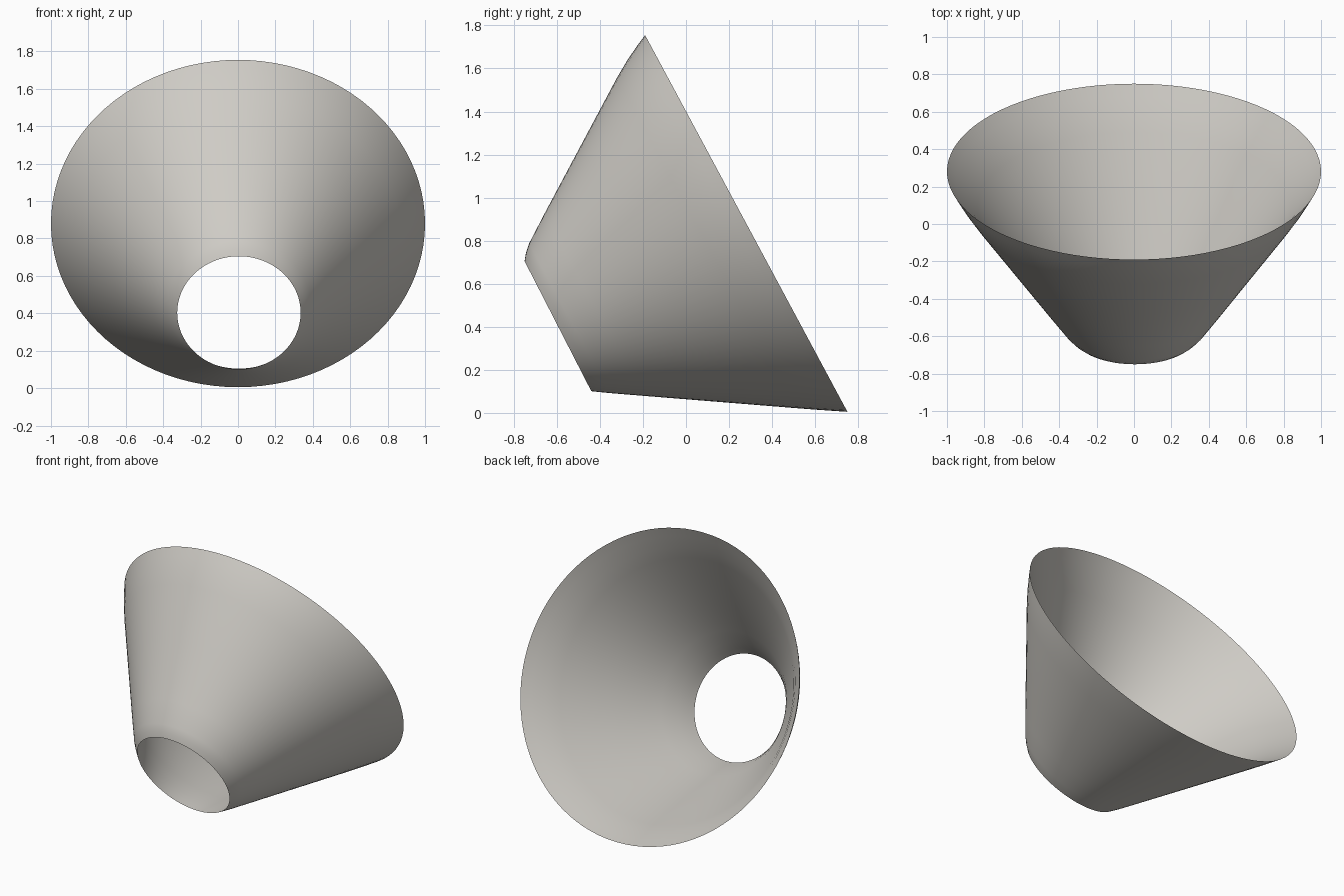
import bpy, bmesh, math
from mathutils import Vector

cube = bpy.data.objects.get("Cube")
if cube:
    bpy.data.objects.remove(cube)

SEGMENTS = 96
# Each rim: centre, half width, and the tilted half axis pointing to its top
NECK = (Vector((0.005, -0.595, 0.403)), Vector((0.33, 0, 0)), Vector((0, -0.155, 0.302)))
MOUTH = (Vector((0, 0.28, 0.88)), Vector((1, 0, 0)), Vector((0, -0.47, 0.875)))

# Wall section: (position from neck to mouth, bulge), tapering to thin rims
OUTER = [(0, 0), (0.03, 0.012), (0.07, 0.02), (0.2, 0.022), (0.5, 0.022),
         (0.8, 0.022), (0.88, 0.018), (0.95, 0.009), (1, 0)]
INNER = [(0.94, -0.007), (0.86, -0.016), (0.78, -0.019), (0.5, -0.019),
         (0.2, -0.018), (0.1, -0.013), (0.04, -0.006)]


def rim_point(rim, a):
    centre, side, up = rim
    return centre + side * math.cos(a) + up * math.sin(a)


def wall_point(a, t, bulge):
    low, high = rim_point(NECK, a), rim_point(MOUTH, a)
    base = low.lerp(high, t)
    ahead = rim_point(NECK, a + 0.01).lerp(rim_point(MOUTH, a + 0.01), t)
    normal = (high - low).cross(ahead - base).normalized()
    if normal.dot(Vector((math.cos(a), 0, math.sin(a)))) < 0:
        normal.negate()
    # The underside stays nearly straight outside
    if bulge > 0:
        bulge *= 0.55 + 0.45 * math.sin(a)
    return base + normal * bulge


# Loft the closed wall section around the funnel
bm = bmesh.new()
rings = []
for t, bulge in OUTER + INNER:
    rings.append([bm.verts.new(wall_point(math.tau * i / SEGMENTS, t, bulge))
                  for i in range(SEGMENTS)])
for k, ring in enumerate(rings):
    following = rings[(k + 1) % len(rings)]
    for i in range(SEGMENTS):
        j = (i + 1) % SEGMENTS
        bm.faces.new((ring[i], ring[j], following[j], following[i]))
bmesh.ops.recalc_face_normals(bm, faces=bm.faces)

mesh = bpy.data.meshes.new("funnel_shell")
bm.to_mesh(mesh)
bm.free()
shell = bpy.data.objects.new("funnel_shell", mesh)
bpy.context.collection.objects.link(shell)

# Warm light grey material
colour = (0.62, 0.60, 0.56, 1)
mat = bpy.data.materials.new("warm_light_grey")
mat.use_nodes = True
mat.diffuse_color = colour
mat.node_tree.nodes["Principled BSDF"].inputs["Base Color"].default_value = colour
mesh.materials.append(mat)

# Smooth wall with crisp rims
bpy.ops.object.select_all(action="DESELECT")
shell.select_set(True)
bpy.context.view_layer.objects.active = shell
bpy.ops.object.shade_smooth_by_angle(angle=math.radians(40))
